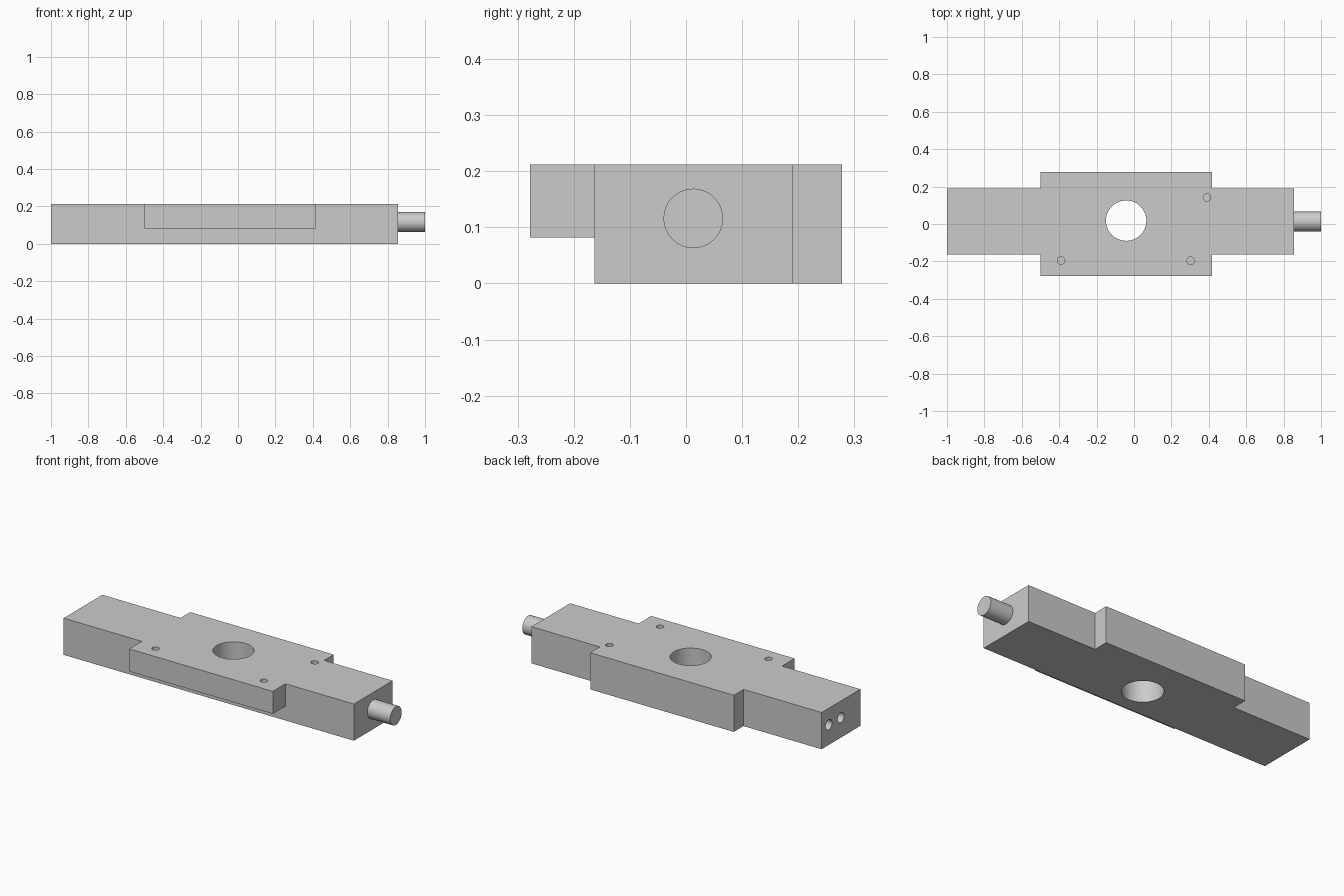
import bpy
import bmesh
from math import pi, radians
from mathutils import Matrix

cube = bpy.data.objects.get("Cube")
if cube:
    bpy.data.objects.remove(cube, do_unlink=True)

steel = bpy.data.materials.new("light_grey_metal")
steel.use_nodes = True
GREY = (0.6, 0.6, 0.6, 1)
steel.diffuse_color = GREY
steel.node_tree.nodes["Principled BSDF"].inputs["Base Color"].default_value = GREY

TOP = 0.212
AXIS_Z = 0.116


def finish(name, bm):
    bmesh.ops.recalc_face_normals(bm, faces=bm.faces)
    mesh = bpy.data.meshes.new(name)
    bm.to_mesh(mesh)
    bm.free()
    mesh.materials.append(steel)
    obj = bpy.data.objects.new(name, mesh)
    bpy.context.collection.objects.link(obj)
    return obj


def prism(name, outline, z0, z1):
    bm = bmesh.new()
    face = bm.faces.new([bm.verts.new((x, y, z0)) for x, y in outline])
    top = bmesh.ops.extrude_face_region(bm, geom=[face])["geom"]
    bmesh.ops.translate(bm, vec=(0, 0, z1 - z0),
                        verts=[g for g in top if isinstance(g, bmesh.types.BMVert)])
    return finish(name, bm)


def cylinder(name, center, radius, length, along_x=False):
    bm = bmesh.new()
    turn = Matrix.Rotation(pi / 2, 4, "Y") if along_x else Matrix()
    bmesh.ops.create_cone(bm, cap_ends=True, segments=48, radius1=radius, radius2=radius,
                          depth=length, matrix=Matrix.Translation(center) @ turn)
    return finish(name, bm)


def activate(obj):
    bpy.ops.object.select_all(action="DESELECT")
    obj.select_set(True)
    bpy.context.view_layer.objects.active = obj


def cut(obj, cutter):
    cutter.hide_render = True
    activate(obj)
    mod = obj.modifiers.new("cut", "BOOLEAN")
    mod.operation, mod.solver, mod.object = "DIFFERENCE", "EXACT", cutter
    bpy.ops.object.modifier_apply(modifier=mod.name)
    bpy.data.objects.remove(cutter, do_unlink=True)


# Cross-shaped body: long bar with a wider middle
left, right = -1.0, 0.855
mid_l, mid_r = -0.5, 0.417
front, back, wide = -0.163, 0.19, 0.278
body = prism("body", [
    (left, front), (mid_l, front), (mid_l, -wide), (mid_r, -wide), (mid_r, front),
    (right, front), (right, back), (mid_r, back), (mid_r, wide), (mid_l, wide),
    (mid_l, back), (left, back)], 0, TOP)

# Step under the front flange
cut(body, prism("flange_step", [(mid_l - 0.1, front), (mid_l - 0.1, -0.4),
                                (mid_r + 0.1, -0.4), (mid_r + 0.1, front)], -0.1, 0.082))

# Central through bore
cut(body, cylinder("bore", (-0.042, 0.018, 0.1), 0.108, 0.5))

# Blind mounting holes in the top
for x, y in [(-0.39, -0.196), (0.303, -0.196), (0.39, 0.142)]:
    cut(body, cylinder("mounting_hole", (x, y, TOP), 0.02, 0.16))

# Blind ports in the plain end
for y in (0.124, 0.015):
    cut(body, cylinder("end_port", (left, y, AXIS_Z), 0.029, 0.3, along_x=True))

# Round shaft at the other end
shaft = cylinder("shaft", (0.9, 0.013, AXIS_Z), 0.053, 0.2, along_x=True)

for obj in (body, shaft):
    activate(obj)
    bpy.ops.object.shade_smooth_by_angle(angle=radians(30))
